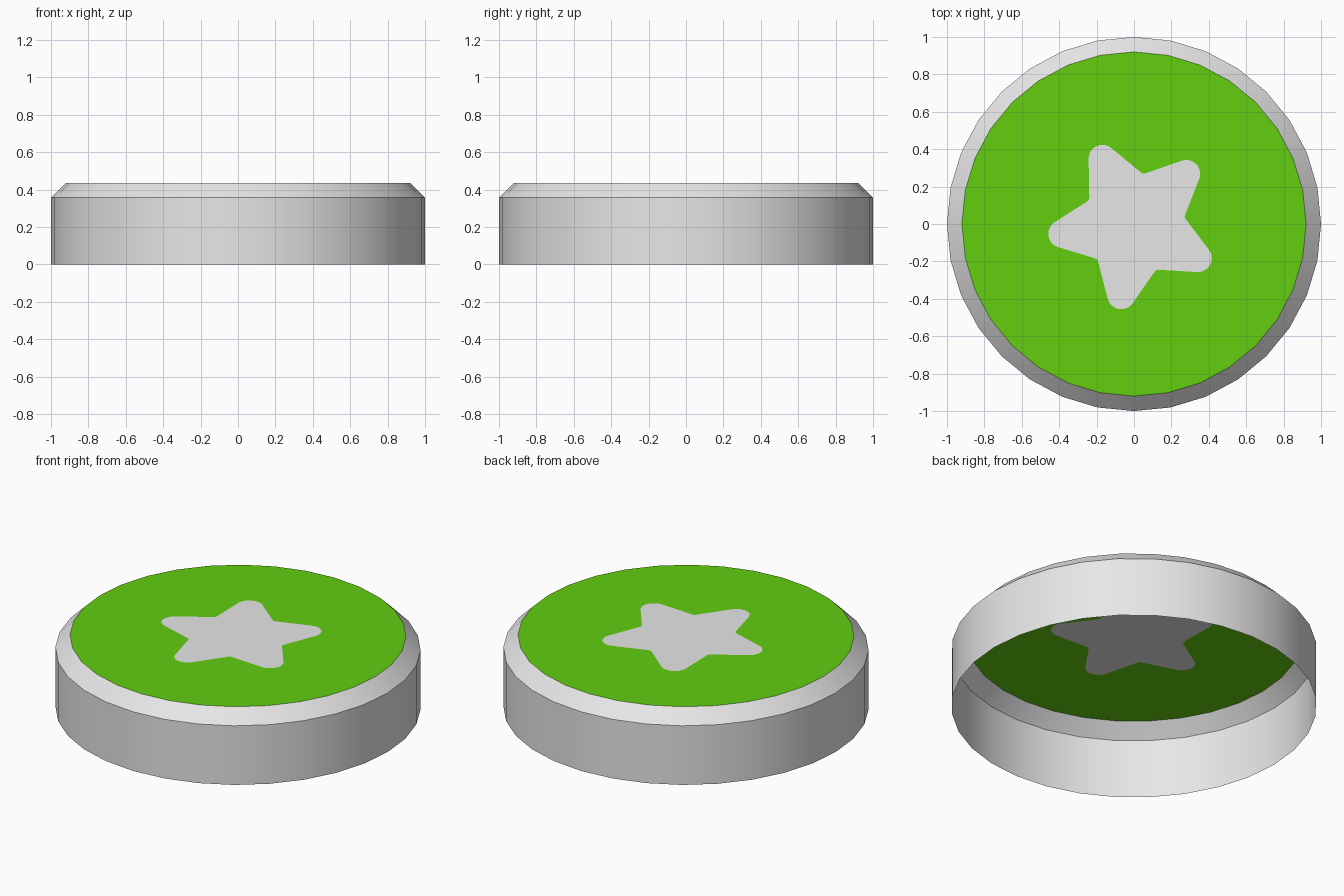
import bpy, bmesh, math

if "Cube" in bpy.data.objects:
    bpy.data.objects.remove(bpy.data.objects["Cube"])

SIDES = 32
TOP = 0.435


def material(name, rgb):
    m = bpy.data.materials.new(name)
    m.diffuse_color = (*rgb, 1)
    m.use_nodes = True
    m.node_tree.nodes["Principled BSDF"].inputs["Base Color"].default_value = m.diffuse_color
    return m


def ring(bm, r, z):
    return [bm.verts.new((r * math.cos(2 * math.pi * i / SIDES),
                          r * math.sin(2 * math.pi * i / SIDES), z)) for i in range(SIDES)]


def star_outline():
    """Rounded five-pointed star: an arc at each tip, a soft notch between tips."""
    pts = []
    for k in range(5):
        a = math.radians(43.8 + 72 * k)
        cx, cy = 0.388 * math.cos(a), 0.388 * math.sin(a)
        for i in range(11):
            t = a + math.radians(-66 + 13.2 * i)
            pts.append((cx + 0.074 * math.cos(t), cy + 0.074 * math.sin(t)))
        for off, r in ((32.5, 0.281), (36, 0.273), (39.5, 0.281)):
            t = a + math.radians(off)
            pts.append((r * math.cos(t), r * math.sin(t)))
    return pts


bm = bmesh.new()

# Open-bottomed wall and sloped rim
rings = [ring(bm, 1.0, 0), ring(bm, 1.0, 0.357), ring(bm, 0.92, TOP)]
for lo, hi in zip(rings, rings[1:]):
    for i in range(SIDES):
        j = (i + 1) % SIDES
        bm.faces.new((lo[i], lo[j], hi[j], hi[i])).smooth = True

# Star face set into the top
star = bm.faces.new([bm.verts.new((x, y, TOP)) for x, y in star_outline()])

# Green top surrounding the star
rim = [bm.edges.get((rings[2][i], rings[2][(i + 1) % SIDES])) for i in range(SIDES)]
fill = bmesh.ops.triangle_fill(bm, edges=rim + list(star.edges), use_beauty=True,
                               normal=(0, 0, 1))
for f in fill["geom"]:
    if isinstance(f, bmesh.types.BMFace):
        f.material_index = 1
        f.normal_update()
        if f.normal.z < 0:
            f.normal_flip()

mesh = bpy.data.meshes.new("round_cap")
bm.to_mesh(mesh)
bm.free()
mesh.materials.append(material("light grey", (0.8, 0.8, 0.8)))
mesh.materials.append(material("bright green", (0.125, 0.62, 0.005)))
cap = bpy.data.objects.new("round_cap", mesh)
bpy.context.collection.objects.link(cap)

bpy.context.view_layer.objects.active = cap
cap.select_set(True)
bpy.ops.object.shade_smooth_by_angle(angle=math.radians(30))
